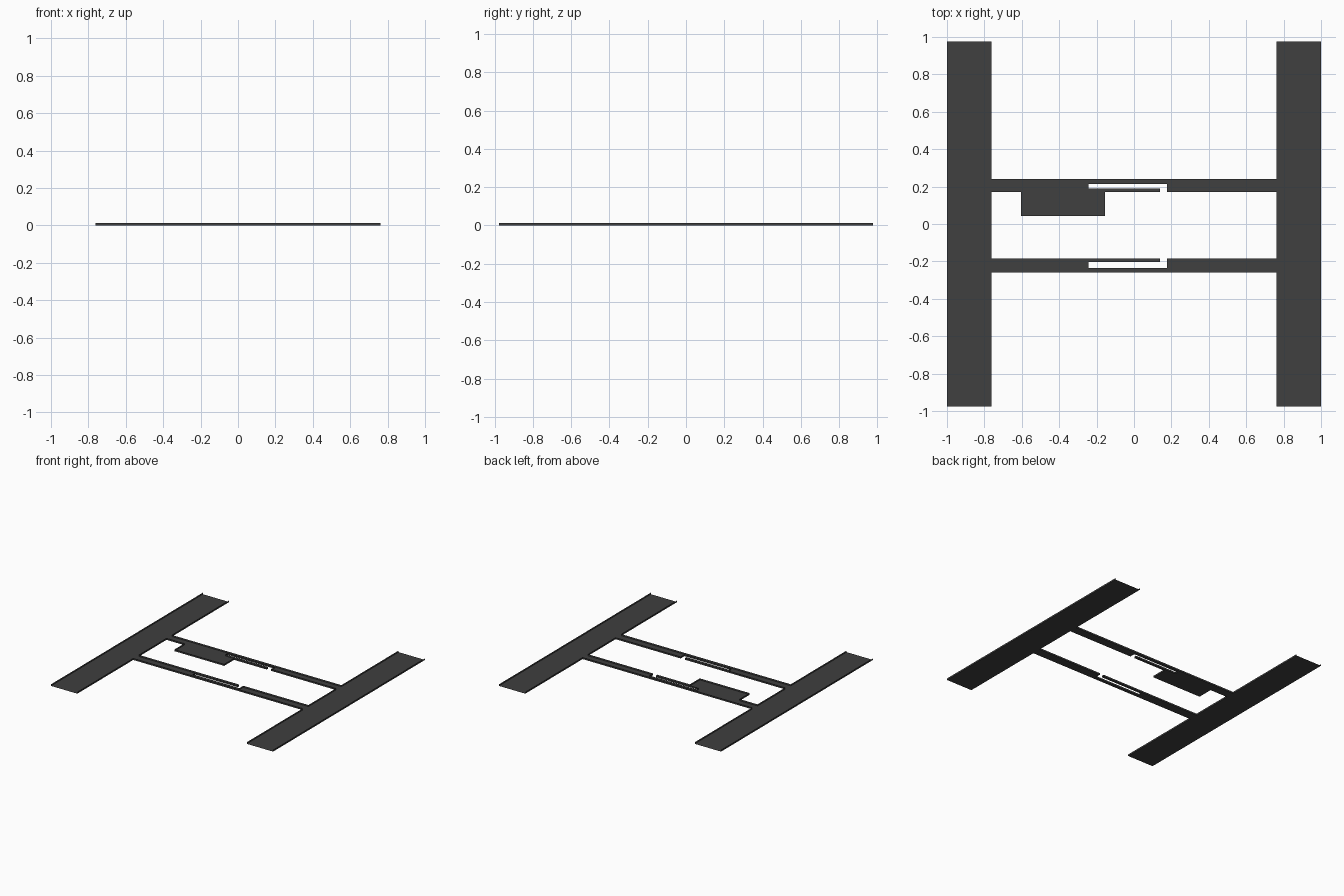
import bpy, bmesh

if "Cube" in bpy.data.objects:
    bpy.data.objects.remove(bpy.data.objects["Cube"])

H = 0.013          # height of the edge walls
E = 0.977          # half length of the side strips
XI = 0.763         # inner edge of the side strips

# Outer H-shaped outline
outer = [(-1, -E), (-XI, -E), (-XI, -.258), (XI, -.258), (XI, -E), (1, -E),
         (1, E), (XI, E), (XI, .24), (-XI, .24), (-XI, E), (-1, E)]

# Central opening, with the two slots and the side bay
opening = [(-XI, -.184), (.14, -.184), (.14, -.204), (-.243, -.204),
           (-.243, -.234), (.177, -.234), (.177, -.184), (XI, -.184),
           (XI, .17), (.177, .17), (.177, .215), (-.243, .215),
           (-.243, .189), (.14, .189), (.14, .17), (-.154, .17),
           (-.154, .042), (-.603, .042), (-.603, .17), (-XI, .17)]


def loop_edges(bm, pts):
    vs = [bm.verts.new((x, y, 0)) for x, y in pts]
    return [bm.edges.new((vs[i], vs[(i + 1) % len(vs)])) for i in range(len(vs))]


def make_object(name, bm, mat):
    mesh = bpy.data.meshes.new(name)
    bm.to_mesh(mesh)
    bm.free()
    mesh.materials.append(mat)
    obj = bpy.data.objects.new(name, mesh)
    bpy.context.collection.objects.link(obj)


mat = bpy.data.materials.new("dark_grey")
mat.diffuse_color = (0.05, 0.05, 0.05, 1)
mat.use_nodes = True
mat.node_tree.nodes["Principled BSDF"].inputs["Base Color"].default_value = mat.diffuse_color

# Flat surface
bm = bmesh.new()
edges = loop_edges(bm, outer) + loop_edges(bm, opening)
bmesh.ops.triangle_fill(bm, use_beauty=True, use_dissolve=False, edges=edges, normal=(0, 0, 1))
for f in bm.faces:
    f.normal_update()
    if f.normal.z < 0:
        f.normal_flip()
make_object("flat_surface", bm, mat)

# Low edge walls, left open at the far ends of the side strips
bm = bmesh.new()
for pts, rev in ((outer, False), (opening, True)):
    for i, a in enumerate(pts):
        b = pts[(i + 1) % len(pts)]
        if abs(a[1]) == E and a[1] == b[1]:
            continue
        quad = [(*a, 0), (*b, 0), (*b, H), (*a, H)]
        if rev:
            quad.reverse()
        bm.faces.new([bm.verts.new(p) for p in quad])
bmesh.ops.remove_doubles(bm, verts=bm.verts, dist=1e-5)
make_object("edge_walls", bm, mat)
